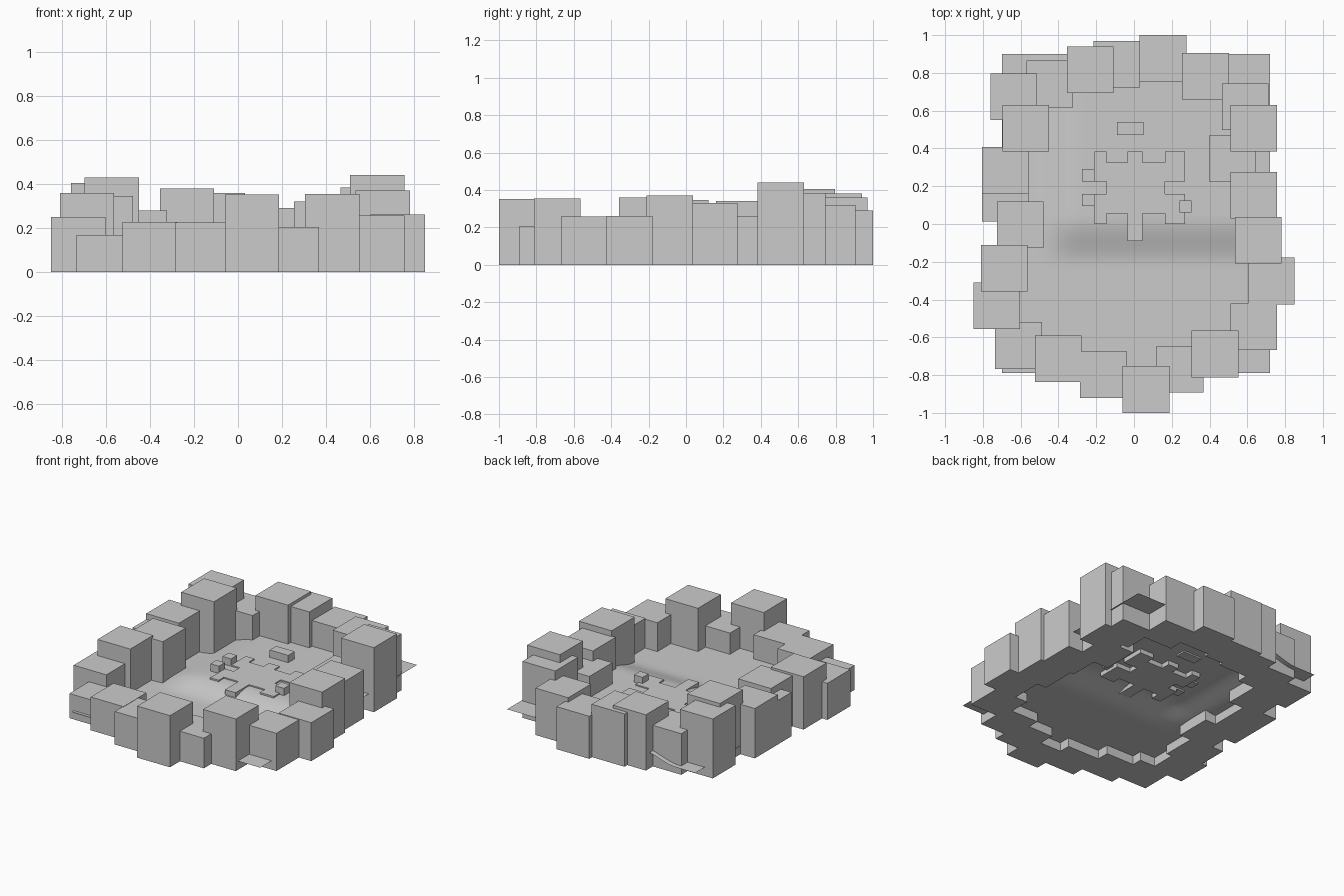
import bpy, bmesh

S = 0.247     # footprint of every rim block
LOW = 0.06    # ground height in front and on the left
HIGH = 0.115  # ground height of the back plateau


def box(name, x0, x1, y0, y1, z0, z1):
    bm = bmesh.new()
    bmesh.ops.create_cube(bm, size=1)
    for v in bm.verts:
        v.co.x = x1 if v.co.x > 0 else x0
        v.co.y = y1 if v.co.y > 0 else y0
        v.co.z = z1 if v.co.z > 0 else z0
    me = bpy.data.meshes.new(name)
    bm.to_mesh(me)
    bm.free()
    ob = bpy.data.objects.new(name, me)
    bpy.context.collection.objects.link(ob)
    return ob


# Ring of blocks: left edge, back edge, height (clockwise from the back)
rim = [
    (-0.355, 0.94, 0.38), (-0.215, 0.97, 0.36), (0.03, 1.0, 0.29),
    (0.255, 0.905, 0.32), (0.465, 0.745, 0.385), (0.51, 0.63, 0.44),
    (0.40, 0.47, 0.26), (0.51, 0.275, 0.33), (0.535, 0.037, 0.37),
    (0.603, -0.178, 0.262), (0.51, -0.42, 0.257), (0.305, -0.565, 0.355),
    (0.12, -0.645, 0.205), (-0.06, -0.753, 0.352), (-0.285, -0.675, 0.225),
    (-0.525, -0.59, 0.227), (-0.735, -0.52, 0.168), (-0.85, -0.31, 0.25),
    (-0.81, -0.11, 0.36), (-0.725, 0.12, 0.345), (-0.805, 0.26, 0.30),
    (-0.805, 0.408, 0.34), (-0.697, 0.63, 0.43), (-0.76, 0.797, 0.405),
    (-0.57, 0.865, 0.28),
]
for i, (x, y, h) in enumerate(rim):
    box(f"rim_block_{i + 1}", x, x + S, y - S, y, 0, h)


def step(t):
    t = min(max(t, 0), 1)
    return t * t * (3 - 2 * t)


# Ground sheet: low in front and on the left, plateau at the back right
bm = bmesh.new()
bmesh.ops.create_grid(bm, x_segments=36, y_segments=42, size=0.5)
for v in bm.verts:
    x, y = 0.01 + v.co.x * 1.42, 0.055 + v.co.y * 1.69
    rise = step((y + 0.22) / 0.25) * step((x + 0.55) / 0.25)
    v.co = (x, y, LOW + (HIGH - LOW) * rise)
me = bpy.data.meshes.new("ground_sheet")
bm.to_mesh(me)
bm.free()
for p in me.polygons:
    p.use_smooth = True
bpy.context.collection.objects.link(bpy.data.objects.new("ground_sheet", me))

# Half-sunken centrepiece: core, corner arms, front and back tabs
BASE, TOP = HIGH - 0.03, HIGH + 0.008
box("core", -0.145, 0.165, 0.055, 0.325, BASE, TOP)
box("front_tab", -0.035, 0.045, -0.09, 0.055, BASE, TOP)
box("back_tab", -0.035, 0.045, 0.325, 0.385, BASE, TOP)
for x0, x1 in ((-0.21, -0.145), (0.165, 0.27)):
    box("back_arm", x0, x1, 0.225, 0.385, BASE, TOP)
    box("front_arm", x0, x1, 0.0, 0.16, BASE, TOP)

# Small cubes beside the core, slab behind it
for name, x, y in (("left_back_cube", -0.275, 0.225),
                   ("left_front_cube", -0.275, 0.095),
                   ("right_front_cube", 0.24, 0.06)):
    box(name, x, x + 0.065, y, y + 0.065, HIGH - 0.01, HIGH + 0.05)
box("back_slab", -0.09, 0.05, 0.47, 0.54, HIGH - 0.01, HIGH + 0.05)
